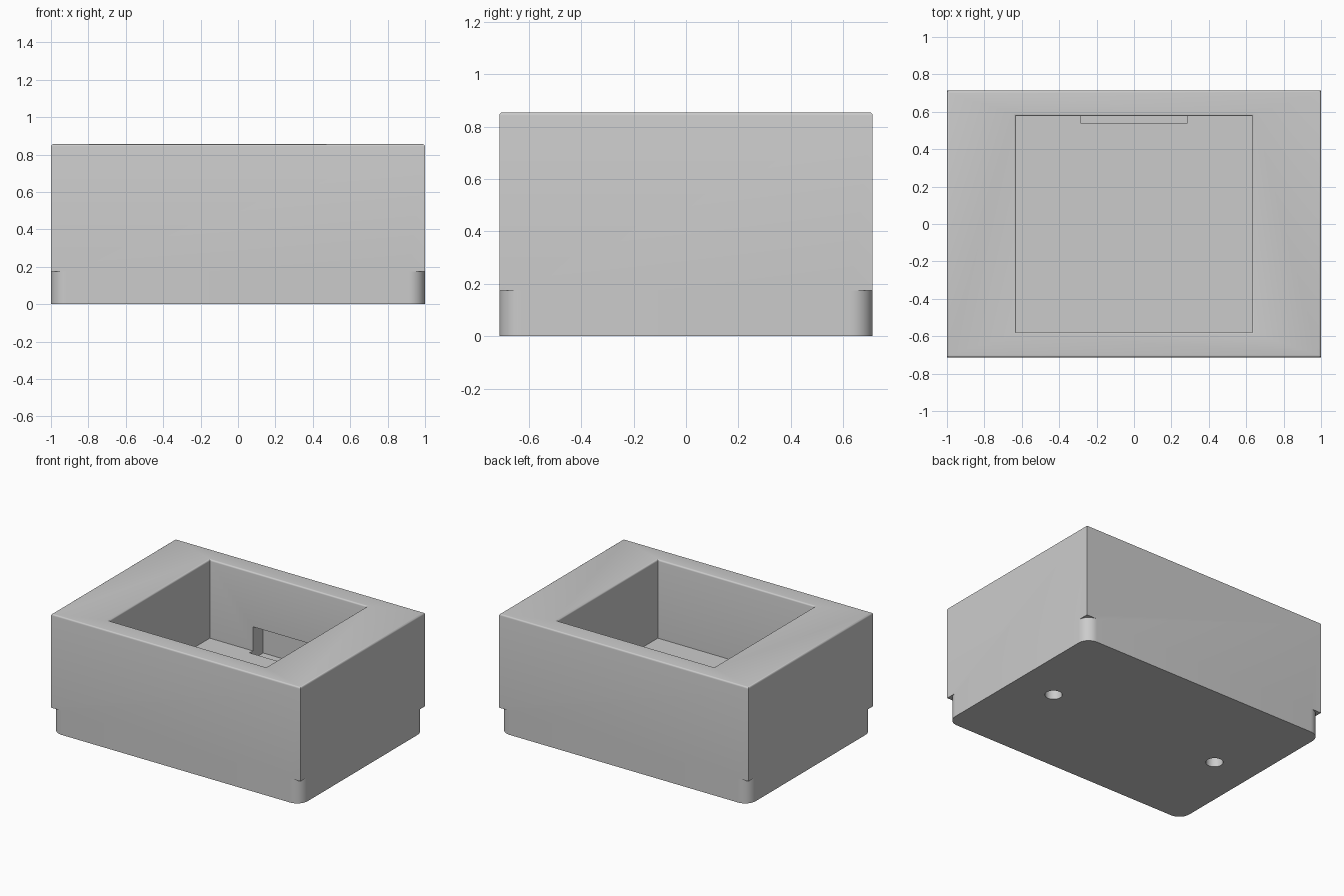
import bpy, bmesh, math

if "Cube" in bpy.data.objects:
    bpy.data.objects.remove(bpy.data.objects["Cube"])

HX, HY, TOP = 1.0, 0.713, 0.855      # half sizes and height of the housing
EDGE = 0.012                         # rounding of the top edges
FOOT, RAD = 0.175, 0.085             # rounded corner band at the bottom

gray = bpy.data.materials.new("light gray")
gray.diffuse_color = (0.6, 0.6, 0.6, 1)
gray.use_nodes = True
gray.node_tree.nodes["Principled BSDF"].inputs["Base Color"].default_value = gray.diffuse_color


def loft(name, rings):
    """Closed solid through stacked rings of (x, y, z) points."""
    bm = bmesh.new()
    loops = [[bm.verts.new(p) for p in ring] for ring in rings]
    n = len(loops[0])
    for a, b in zip(loops, loops[1:]):
        for i in range(n):
            j = (i + 1) % n
            bm.faces.new((a[i], a[j], b[j], b[i]))
    bm.faces.new(loops[0][::-1])
    bm.faces.new(loops[-1])
    bmesh.ops.recalc_face_normals(bm, faces=bm.faces)
    mesh = bpy.data.meshes.new(name)
    bm.to_mesh(mesh)
    bm.free()
    mesh.materials.append(gray)
    obj = bpy.data.objects.new(name, mesh)
    bpy.context.collection.objects.link(obj)
    return obj


def rect(x, y, z, cy=0.0):
    return [(-x, cy - y, z), (x, cy - y, z), (x, cy + y, z), (-x, cy + y, z)]


def prism(name, outline, z0, z1):
    return loft(name, [[(x, y, z) for x, y in outline] for z in (z0, z1)])


STEPS = [math.radians(a) for a in (0, 22.5, 45, 67.5, 90)]

# Housing block with softly rounded top edges
rings = [rect(HX, HY, 0)]
for a in STEPS:
    inset = EDGE * (1 - math.cos(a))
    rings.append(rect(HX - inset, HY - inset, TOP - EDGE + EDGE * math.sin(a)))
housing = loft("housing", rings)

cutters = []

# Main pocket with a rounded rim
CX, CY, FLOOR = 0.63, 0.577, 0.285
rings = [rect(CX, CY, FLOOR)]
for a in STEPS:
    flare = EDGE * (1 - math.cos(a))
    rings.append(rect(CX + flare, CY + flare, TOP - EDGE + EDGE * math.sin(a)))
rings.append(rect(CX + EDGE, CY + EDGE, TOP + 0.1))
cutters.append(loft("pocket_cutter", rings))

# Recess in the rear pocket wall that also dips into the floor
y0, y1 = 0.54, 0.695
cutters.append(loft("rear_recess_cutter", [
    rect(0.285, (y1 - y0) / 2, z, (y0 + y1) / 2) for z in (0.225, 0.46)]))

# Rounded lower corners
for sx in (-1, 1):
    for sy in (-1, 1):
        arc = [(HX - RAD + RAD * math.cos(k * math.pi / 24),
                HY - RAD + RAD * math.sin(k * math.pi / 24)) for k in range(13)]
        out = arc + [(HX - RAD, HY + 0.1), (HX + 0.1, HY + 0.1), (HX + 0.1, HY - RAD)]
        cutters.append(prism("corner_cutter", [(sx * x, sy * y) for x, y in out], -0.1, FOOT))

# Blind screw holes in the underside
for sx in (-1, 1):
    circle = [(sx * 0.688 + 0.057 * math.cos(k * math.pi / 16),
               0.057 * math.sin(k * math.pi / 16)) for k in range(32)]
    cutters.append(prism("screw_hole_cutter", circle, -0.1, 0.2))

# Cut everything out of the housing
bpy.context.view_layer.objects.active = housing
housing.select_set(True)
for c in cutters:
    mod = housing.modifiers.new(c.name, "BOOLEAN")
    mod.operation = "DIFFERENCE"
    mod.solver = "EXACT"
    mod.object = c
    c.hide_render = True
    bpy.ops.object.modifier_apply(modifier=mod.name)
for c in cutters:
    bpy.data.objects.remove(c)

bpy.ops.object.shade_smooth_by_angle(angle=math.radians(30))
